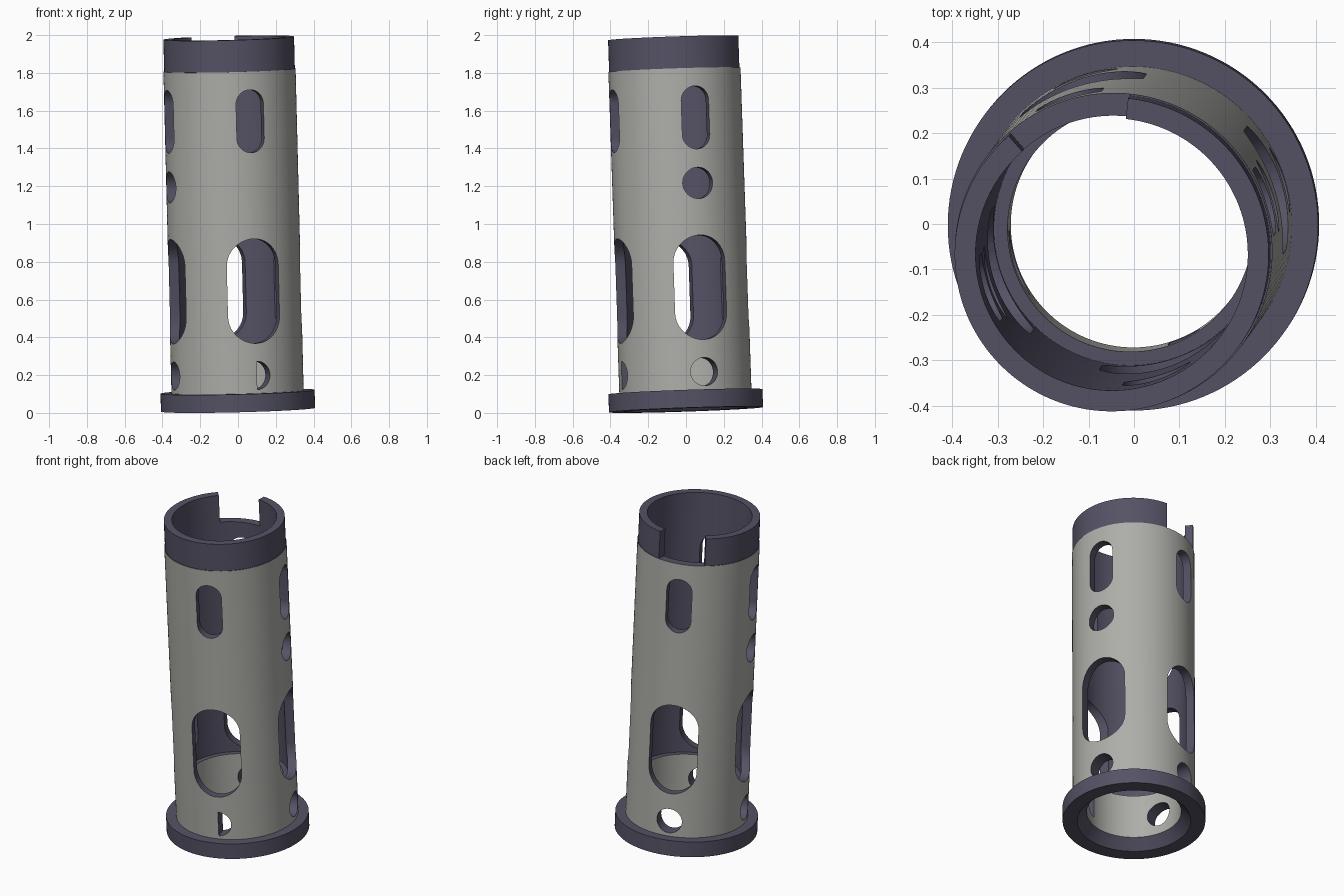
import bpy, bmesh
from math import pi, cos, sin, radians
from mathutils import Vector, Matrix

cube = bpy.data.objects.get("Cube")
if cube:
    bpy.data.objects.remove(cube, do_unlink=True)


def material(name, rgb):
    mat = bpy.data.materials.new(name)
    mat.use_nodes = True
    mat.diffuse_color = (*rgb, 1)
    mat.node_tree.nodes["Principled BSDF"].inputs["Base Color"].default_value = (*rgb, 1)
    return mat


DARK = material("dark slate", (0.09, 0.085, 0.13))
GREY = material("warm grey", (0.42, 0.42, 0.395))

# The whole tube leans slightly
LEAN = Vector((0, 0, 1)).rotation_difference(Vector((-0.025, -0.034, 1))).to_matrix().to_4x4()
PLACE = Matrix.Translation((0, 0, 0.017)) @ LEAN
TURN = radians(17.5)


def make_object(name, bm):
    bmesh.ops.recalc_face_normals(bm, faces=bm.faces)
    mesh = bpy.data.meshes.new(name)
    bm.to_mesh(mesh)
    bm.free()
    mesh.materials.append(DARK)
    mesh.materials.append(GREY)
    obj = bpy.data.objects.new(name, mesh)
    bpy.context.collection.objects.link(obj)
    obj.matrix_world = PLACE
    return obj


def lathe(name, profile, grey_edges=(), start=0.0, sweep=2 * pi, steps=128):
    """Revolve a closed (radius, height) profile, full turn or capped arc."""
    bm = bmesh.new()
    full = sweep >= 2 * pi
    rings = []
    for i in range(steps if full else steps + 1):
        a = start + sweep * i / steps
        rings.append([bm.verts.new((r * cos(a), r * sin(a), z)) for r, z in profile])
    n = len(profile)
    for i in range(steps):
        a, b = rings[i], rings[(i + 1) % len(rings)]
        for j in range(n):
            k = (j + 1) % n
            face = bm.faces.new((a[j], b[j], b[k], a[k]))
            face.material_index = int(j in grey_edges)
    if not full:
        bm.faces.new(rings[0])
        bm.faces.new(rings[-1])
    return make_object(name, bm)


def add_slot(bm, angle, height, half_width, half_height, half_only=False, steps=20):
    """Radial prism with a round-ended outline."""
    straight = half_height - half_width
    outline = []
    for side, first in ((1, 0), (-1, pi)):
        for i in range(steps + 1):
            t = first + pi * i / steps
            outline.append((half_width * cos(t), half_width * sin(t) + side * straight))
    if straight < 1e-6:
        outline = [p for i, p in enumerate(outline) if i not in (steps, 2 * steps + 1)]
    if half_only:
        outline = [p for p in outline if p[0] > -1e-6]
    out = Vector((cos(angle), sin(angle), 0))
    side = Vector((-sin(angle), cos(angle), 0))
    loops = [[bm.verts.new(out * r + side * u + Vector((0, 0, height + v))) for u, v in outline]
             for r in (0.18, 0.45)]
    bm.faces.new(loops[0])
    bm.faces.new(loops[1])
    for i in range(len(outline)):
        k = (i + 1) % len(outline)
        bm.faces.new((loops[0][i], loops[0][k], loops[1][k], loops[1][i]))


# Base flange with a tapered mouth
flange = lathe("base_flange", [(0.325, 0), (0.408, 0), (0.408, 0.095),
                               (0.345, 0.095), (0.345, 0.06), (0.27, 0.06)])

# Main sleeve: grey outside and in the narrow lower bore, dark above the ledge
sleeve = lathe("sleeve", [(0.27, 0.06), (0.35, 0.06), (0.35, 1.8),
                          (0.3, 1.8), (0.3, 0.34), (0.27, 0.34)], grey_edges=(1, 5))

# Top collar with a gap at the back
gap = radians(23.5)
collar = lathe("top_collar", [(0.3, 1.8), (0.346, 1.8), (0.346, 1.969), (0.3, 1.969)],
               start=pi / 2 + TURN + gap, sweep=2 * pi - 2 * gap)

# Openings repeat on four sides; the round middle ones on two
cut = bmesh.new()
for side in range(4):
    angle = TURN + side * pi / 2
    add_slot(cut, angle, 0.637, 0.143, 0.277)
    add_slot(cut, angle, 1.537, 0.076, 0.167)
    add_slot(cut, angle, 0.19, 0.075, 0.075, half_only=(side == 3))
    if side % 2 == 0:
        add_slot(cut, angle, 1.19, 0.083, 0.083)
cutter = make_object("opening_cutter", cut)
cutter.hide_render = True

boolean = sleeve.modifiers.new("openings", 'BOOLEAN')
boolean.operation = 'DIFFERENCE'
boolean.solver = 'EXACT'
boolean.object = cutter
bpy.context.view_layer.update()
bpy.ops.object.select_all(action='DESELECT')
bpy.context.view_layer.objects.active = sleeve
sleeve.select_set(True)
bpy.ops.object.modifier_apply(modifier=boolean.name)
bpy.data.objects.remove(cutter, do_unlink=True)

# Smooth round walls, crisp rims
for obj in (flange, sleeve, collar):
    obj.select_set(True)
bpy.ops.object.shade_smooth_by_angle(angle=radians(30))
